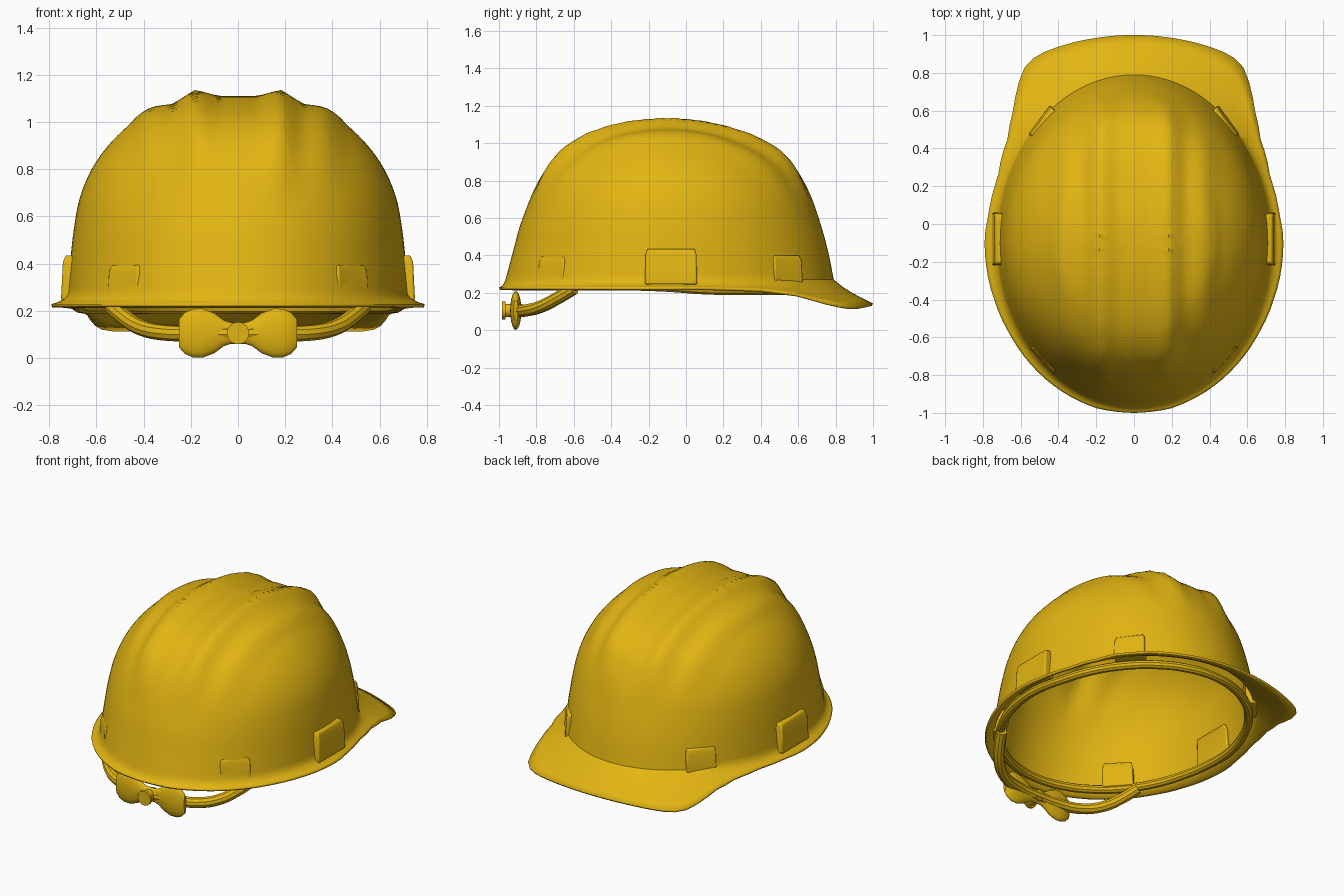
import bpy, bmesh, math
from mathutils import Vector, Matrix

cube = bpy.data.objects.get("Cube")
if cube:
    bpy.data.objects.remove(cube, do_unlink=True)

COLOR = (0.76, 0.46, 0.006, 1)
yellow = bpy.data.materials.new("safety_yellow")
yellow.use_nodes = True
yellow.diffuse_color = COLOR
yellow.node_tree.nodes["Principled BSDF"].inputs["Base Color"].default_value = COLOR

CY = -0.1      # centre line of the dome
SEG = 96


def finish(obj, angle=35):
    obj.data.materials.clear()
    obj.data.materials.append(yellow)
    bpy.ops.object.select_all(action='DESELECT')
    obj.select_set(True)
    bpy.context.view_layer.objects.active = obj
    bpy.ops.object.shade_smooth_by_angle(angle=math.radians(angle))
    return obj


def loft(name, rings, caps=False):
    """Skin closed rings of points into one surface."""
    bm = bmesh.new()
    loops = [[bm.verts.new(p) for p in ring] for ring in rings]
    for a, b in zip(loops, loops[1:]):
        for i in range(len(a)):
            j = (i + 1) % len(a)
            bm.faces.new((a[i], a[j], b[j], b[i]))
    if caps:
        bm.faces.new(loops[0])
        bm.faces.new(loops[-1])
    bmesh.ops.remove_doubles(bm, verts=bm.verts, dist=1e-5)
    bmesh.ops.recalc_face_normals(bm, faces=bm.faces)
    mesh = bpy.data.meshes.new(name)
    bm.to_mesh(mesh)
    bm.free()
    obj = bpy.data.objects.new(name, mesh)
    bpy.context.collection.objects.link(obj)
    return obj


def tube(name, points, radius, cyclic=False):
    curve = bpy.data.curves.new(name, 'CURVE')
    curve.dimensions = '3D'
    curve.bevel_depth = radius
    curve.bevel_resolution = 3
    curve.use_fill_caps = True
    spline = curve.splines.new('BEZIER')
    spline.bezier_points.add(len(points) - 1)
    spline.use_cyclic_u = cyclic
    spline.resolution_u = 4
    for bp, p in zip(spline.bezier_points, points):
        bp.co = p
        bp.handle_left_type = bp.handle_right_type = 'AUTO'
    obj = bpy.data.objects.new(name, curve)
    bpy.context.collection.objects.link(obj)
    bpy.ops.object.select_all(action='DESELECT')
    obj.select_set(True)
    bpy.context.view_layer.objects.active = obj
    bpy.ops.object.convert(target='MESH')
    return finish(bpy.context.object)


def lerp_table(table, v):
    if v <= table[0][0]:
        return table[0][1]
    for (a, fa), (b, fb) in zip(table, table[1:]):
        if v <= b:
            return fa + (fb - fa) * (v - a) / (b - a)
    return table[-1][1]


def spline_rows(rows, steps):
    """Catmull-Rom interpolation between profile rows."""
    rows = [Vector(r) for r in rows]
    out = []
    for i in range(len(rows) - 1):
        p0, p1, p2 = rows[max(i - 1, 0)], rows[i], rows[i + 1]
        p3 = rows[min(i + 2, len(rows) - 1)]
        for k in range(steps):
            t = k / steps
            out.append(p1 + 0.5 * t * ((p2 - p0) + t * ((2*p0 - 5*p1 + 4*p2 - p3)
                       + t * (3*p1 - p0 - 3*p2 + p3))))
    return out + [rows[-1]]


# Dome profile: height, back reach, front reach, half width
profile = [(.27, .865, .89, .725), (.42, .825, .86, .71), (.55, .79, .825, .695),
           (.68, .74, .78, .67), (.8, .675, .715, .62), (.9, .595, .635, .55),
           (.98, .49, .51, .47), (1.03, .38, .38, .4), (1.065, .25, .24, .28),
           (1.085, .12, .12, .14), (1.09, 0, 0, 0)]

# Lengthwise ridges: height by distance from the centre line
ridges = [(0, .02), (.08, .02), (.17, .055), (.27, .01), (.36, .02), (.46, 0)]


def ridge(p):
    w = min(max((p.z - .6) / .38, 0), 1)
    out = (p - Vector((0, CY, .3))).normalized()
    return p + out * lerp_table(ridges, abs(p.x)) * w * w * (3 - 2 * w)


def oval(z, back, front, half, scale=1):
    pts = []
    for i in range(SEG):
        a = 2 * math.pi * i / SEG
        reach = front if math.sin(a) > 0 else back
        pts.append(Vector((half * scale * math.cos(a), CY + reach * scale * math.sin(a), z)))
    return pts


# Brim outline on one side, front to back, and its edge height along y
outline = [(0, 1), (.2, .985), (.38, .945), (.5, .9), (.57, .85), (.61, .75), (.64, .6),
           (.67, .45), (.72, .25), (.77, .05), (.79, -.06), (.785, -.2), (.74, -.4),
           (.66, -.58), (.55, -.74), (.4, -.875), (.2, -.975), (0, -1)]
polar = [(math.atan2(x, y - CY), math.hypot(x, y - CY)) for x, y in outline]
edge_z = [(.1, .228), (.4, .218), (.6, .193), (.75, .15), (.86, .125), (.92, .125), (1, .142)]


def brim_point(p):
    a = math.atan2(abs(p.x), p.y - CY)
    r = lerp_table(polar, a)
    y = CY + r * math.cos(a)
    return Vector((math.copysign(r * math.sin(a), p.x), y, lerp_table(edge_z, y)))


# Shell: brim flowing into the ridged dome
base = oval(*profile[0])
edge = [brim_point(p) for p in base]
rings = [edge]
for t, sag in ((.25, .006), (.5, .01), (.75, .01)):
    rings.append([e.lerp(b, t) - Vector((0, 0, sag)) for e, b in zip(edge, base)])
for row in spline_rows(profile, 4):
    rings.append([ridge(p) for p in oval(*row)])
shell = loft("shell", rings)
solid = shell.modifiers.new("thickness", 'SOLIDIFY')
solid.thickness = 0.014
solid.offset = -1
finish(shell, 40)

# Headband rim inside the opening
band = []
for p in oval(0, .865, .89, .725, .945)[::4]:
    p.z = lerp_table([(-.2, .238), (.1, .216), (.7, .212)], p.y)
    band.append(p)
tube("headband", band, .027, True)


# Accessory slots around the rim
def slot(name, x, y, nx, ny, width, top):
    normal = Vector((nx, ny, 0)).normalized()
    side = Vector((-normal.y, normal.x, 0))
    rings = []
    for z, inset, w in ((.245, -.008, 1), (top - .03, 0, .97), (top, .012, .9)):
        c = Vector((x, y, z)) - normal * inset
        h = side * width * w / 2
        back = normal * .07
        rings.append([c - h, c + h, c + h - back, c - h - back])
    obj = loft(name, rings, True)
    bevel = obj.modifiers.new("soft_edges", 'BEVEL')
    bevel.width = .008
    bevel.segments = 2
    finish(obj)


for s, label in ((1, "left"), (-1, "right")):
    slot(label + "_side_slot", s * .742, -.08, s, 0, .28, .435)
    slot(label + "_visor_slot", s * .497, .547, s * .8, .59, .19, .40)
    slot(label + "_rear_slot", s * .487, -.722, s * .73, -.68, .19, .395)

# Rear adjustment strap
half = [(.535, -.6, .222), (.485, -.68, .175), (.41, -.77, .128), (.3, -.85, .106),
        (.15, -.895, .105)]
strap = half + [(0, -.905, .105)] + [(-x, y, z) for x, y, z in reversed(half)]
tube("rear_strap", strap, .034)

# Two-lobed grip of the adjuster
wing = [(.03, .045, .022), (.06, .055, .024), (.1, .085, .028), (.15, .104, .03),
        (.19, .103, .029), (.225, .088, .024), (.25, .06, .012)]
sections = [(-x, h, t) for x, h, t in reversed(wing)] + wing
rings = [[Vector((x, -.91 + t * math.cos(a), .105 + h * math.sin(a)))
          for a in (2 * math.pi * k / 20 for k in range(20))] for x, h, t in sections]
finish(loft("adjuster_grip", rings, True), 50)


# Round adjuster knob with its cap
def disc(name, radius, y0, y1):
    bpy.ops.mesh.primitive_cylinder_add(vertices=24, radius=radius, depth=y1 - y0,
                                        location=(0, (y0 + y1) / 2, .105),
                                        rotation=(math.pi / 2, 0, 0))
    bpy.context.object.name = name
    finish(bpy.context.object)


disc("adjuster_shaft", .036, -.97, -.88)
disc("adjuster_cap", .047, -.984, -.965)
